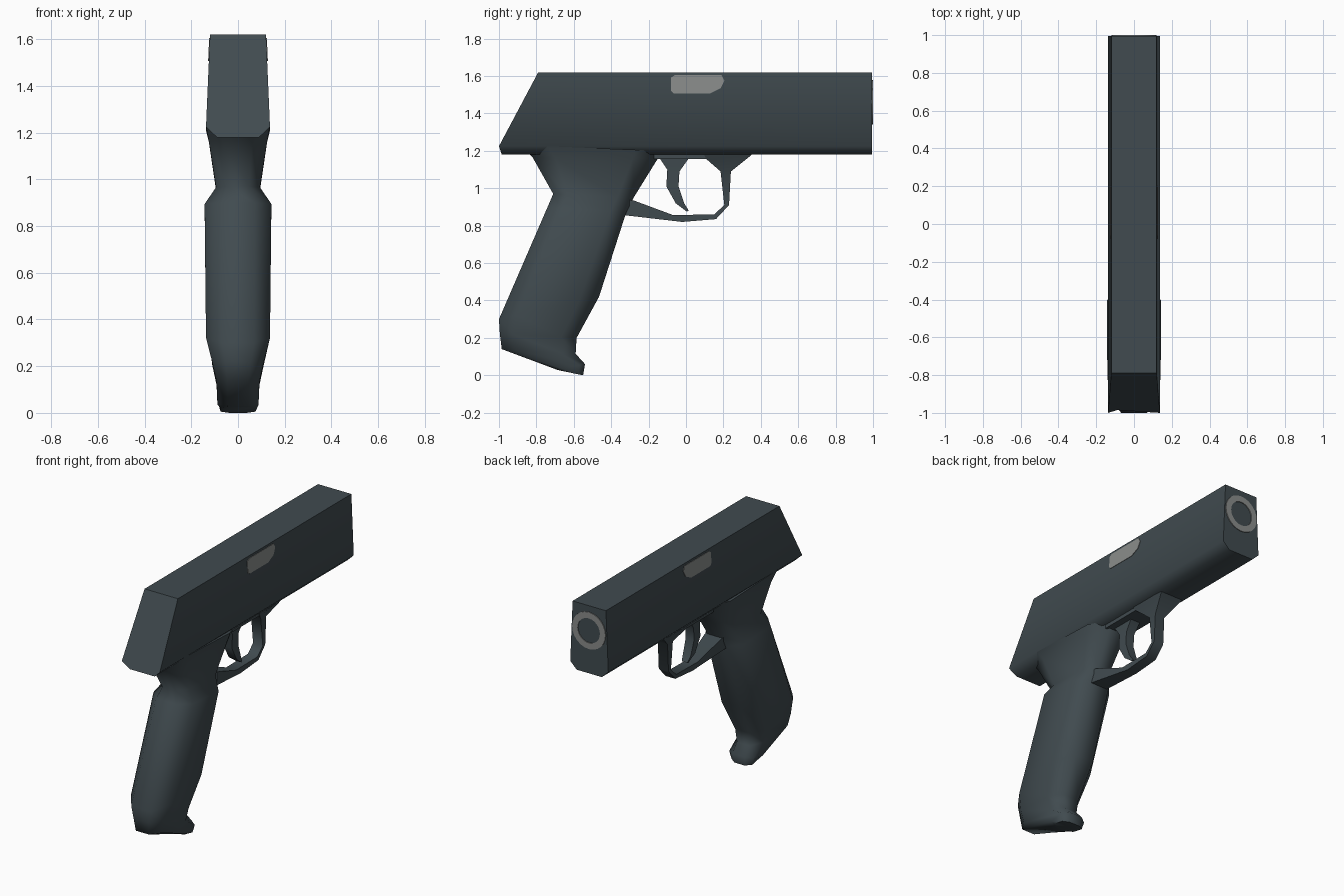
import bpy, bmesh, math

if "Cube" in bpy.data.objects:
    bpy.data.objects.remove(bpy.data.objects["Cube"])


def material(name, rgb):
    m = bpy.data.materials.new(name)
    m.diffuse_color = (*rgb, 1)
    m.use_nodes = True
    m.node_tree.nodes["Principled BSDF"].inputs["Base Color"].default_value = m.diffuse_color
    return m


SLATE = material("dark_slate", (0.052, 0.070, 0.079))
GREY = material("worn_grey", (0.255, 0.265, 0.258))


def loft(name, rings, mat, closed=False, angle=60):
    """Skin a list of equal-length point rings; cap the ends or close the loop."""
    bm = bmesh.new()
    vs = [[bm.verts.new(p) for p in r] for r in rings]
    n = len(rings[0])
    for i in range(len(vs) if closed else len(vs) - 1):
        a, b = vs[i], vs[(i + 1) % len(vs)]
        for k in range(n):
            bm.faces.new((a[k], a[(k + 1) % n], b[(k + 1) % n], b[k]))
    if not closed:
        bm.faces.new(vs[0])
        bm.faces.new(vs[-1])
    bmesh.ops.recalc_face_normals(bm, faces=bm.faces)
    me = bpy.data.meshes.new(name)
    bm.to_mesh(me)
    bm.free()
    me.materials.append(mat)
    ob = bpy.data.objects.new(name, me)
    bpy.context.collection.objects.link(ob)
    bpy.ops.object.select_all(action='DESELECT')
    ob.select_set(True)
    bpy.context.view_layer.objects.active = ob
    bpy.ops.object.shade_smooth_by_angle(angle=math.radians(angle))
    return ob


def section(back, front, w, shape):
    """Cross-section spanning two (y, z) points; shape = (fraction, width factor)."""
    def pt(t, f):
        return (w * f, back[0] + t * (front[0] - back[0]),
                back[1] + t * (front[1] - back[1]))
    return [pt(t, f) for t, f in shape] + [pt(t, -f) for t, f in reversed(shape)]


BOX = [(0, 1), (1, 1)]
OCTAGON = [(0, 0.5), (0.18, 1), (0.8, 1), (1, 0.5)]

# Slide and barrel housing: hexagonal section with a slanted rear
half = [(0.12, 1.62, -0.79), (0.137, 1.225, -1.0), (0.09, 1.18, -0.985)]
outline = half + [(-x, z, y) for x, z, y in reversed(half)]
loft("slide_body", [[(x, y, z) for x, z, y in outline],
                    [(x, 0.995, z) for x, z, y in outline]], SLATE)

# Grip with a narrow neck and a toe at the bottom
grip = [((-0.88, 1.23), (-0.12, 1.20), 0.136),
        ((-0.82, 1.165), (-0.15, 1.16), 0.125),
        ((-0.71, 0.97), (-0.28, 0.95), 0.094),
        ((-0.74, 0.90), (-0.32, 0.87), 0.143),
        ((-1.0, 0.30), (-0.465, 0.42), 0.137),
        ((-0.995, 0.22), (-0.585, 0.20), 0.11),
        ((-0.985, 0.14), (-0.59, 0.115), 0.092),
        ((-0.69, 0.03), (-0.54, 0.06), 0.088),
        ((-0.68, 0.027), (-0.55, 0.0), 0.075)]
loft("grip", [section(*g, OCTAGON) for g in grip], SLATE)

# Trigger guard: outer point, inner point, half width
guard = [((0.36, 1.19), (0.09, 1.19), 0.09),
         ((0.35, 1.178), (0.11, 1.155), 0.08),
         ((0.24, 1.09), (0.185, 1.09), 0.035),
         ((0.23, 0.91), (0.205, 0.91), 0.035),
         ((0.16, 0.835), (0.15, 0.86), 0.035),
         ((-0.02, 0.82), (-0.07, 0.857), 0.035),
         ((-0.32, 0.855), (-0.28, 0.935), 0.06),
         ((-0.38, 0.86), (-0.36, 0.94), 0.06)]
loft("trigger_guard", [section(*g, BOX) for g in guard], SLATE)

# Strip under the frame above the trigger
loft("frame_strip", [section((y, 1.156), (y, 1.19), 0.08, BOX)
                     for y in (-0.17, 0.12)], SLATE)

# Trigger
trigger = [((-0.14, 1.16), (0.015, 1.16), 0.035),
           ((-0.10, 1.10), (-0.035, 1.09), 0.03),
           ((-0.105, 1.01), (-0.04, 1.01), 0.03),
           ((-0.055, 0.92), (-0.01, 0.92), 0.028),
           ((0.005, 0.875), (0.015, 0.88), 0.02)]
loft("trigger", [section(*t, BOX) for t in trigger], SLATE)

# Ejection port plates on both sides, following the slide's slope
port = [(-0.08, 1.52), (-0.065, 1.507), (0.13, 1.507), (0.185, 1.535),
        (0.205, 1.575), (0.19, 1.605), (-0.06, 1.605), (-0.08, 1.592)]
for side, name in ((1, "right_port"), (-1, "left_port")):
    loft(name, [[(side * (0.12 + (1.62 - z) * 0.043 + d), y, z) for y, z in port]
                for d in (-0.003, 0.003)], GREY, angle=30)

# Muzzle ring on the end face
ring = []
for i in range(24):
    a = math.tau * i / 24
    ring.append([(r * math.cos(a), y, 1.46 + r * math.sin(a))
                 for r, y in ((0.12, 0.992), (0.12, 1.0), (0.08, 1.0), (0.08, 0.992))])
loft("muzzle_ring", ring, GREY, closed=True, angle=30)
